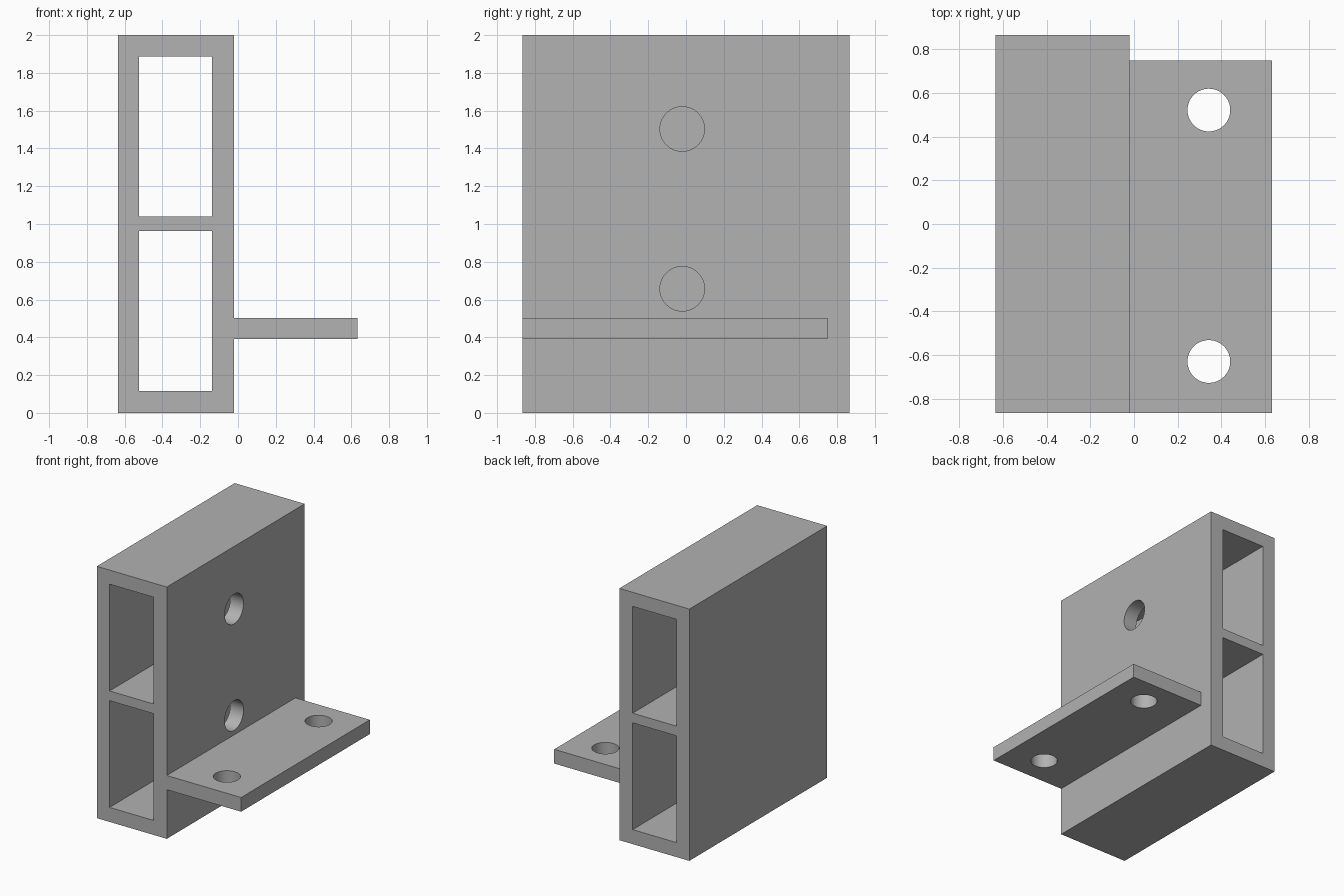
import bpy
import math

cube = bpy.data.objects.get("Cube")
if cube:
    bpy.data.objects.remove(cube, do_unlink=True)

grey = bpy.data.materials.new("plain grey")
grey.use_nodes = True
colour = (0.445, 0.445, 0.445, 1)
grey.diffuse_color = colour
grey.node_tree.nodes["Principled BSDF"].inputs["Base Color"].default_value = colour


def box(name, x, y, z):
    """Box spanning the given (low, high) ranges."""
    bpy.ops.mesh.primitive_cube_add(size=1)
    ob = bpy.context.object
    ob.name = name
    ob.location = [(a + b) / 2 for a, b in (x, y, z)]
    ob.scale = [b - a for a, b in (x, y, z)]
    bpy.ops.object.transform_apply(location=True, rotation=True, scale=True)
    ob.data.materials.append(grey)
    return ob


def drill(name, radius, depth, centre, rotation=(0, 0, 0)):
    bpy.ops.mesh.primitive_cylinder_add(vertices=64, radius=radius, depth=depth,
                                        location=centre, rotation=rotation)
    ob = bpy.context.object
    ob.name = name
    ob.data.materials.append(grey)
    return ob


def cut(target, cutters):
    """Subtract the cutters, bake the result and drop the helpers."""
    for c in cutters:
        c.hide_render = True
        mod = target.modifiers.new("cut", 'BOOLEAN')
        mod.operation = 'DIFFERENCE'
        mod.solver = 'EXACT'
        mod.object = c
        bpy.context.view_layer.objects.active = target
        bpy.ops.object.modifier_apply(modifier=mod.name)
        bpy.data.objects.remove(c, do_unlink=True)
    bpy.ops.object.select_all(action='DESELECT')
    target.select_set(True)
    bpy.ops.object.shade_smooth_by_angle(angle=math.radians(30))


DEPTH = (-0.865, 0.865)
FACE_X = -0.02

# Double-cell tube with two bolt holes in its right-hand wall
tube = box("double_tube", (-0.635, FACE_X), DEPTH, (0, 2))
cutters = []
for low, high, hole_z in ((0.115, 0.963, 0.657), (1.04, 1.888, 1.503)):
    cutters.append(box("cell_cutter", (-0.523, -0.137), (-1, 1), (low, high)))
    cutters.append(drill("wall_drill", 0.118, 0.3, (FACE_X, -0.02, hole_z),
                         (0, math.pi / 2, 0)))
cut(tube, cutters)

# Mounting flange with two vertical bolt holes
flange = box("mounting_flange", (FACE_X, 0.633), (DEPTH[0], 0.75), (0.39, 0.503))
cut(flange, [drill("flange_drill", 0.098, 0.4, (0.343, y, 0.45))
             for y in (0.522, -0.63)])
